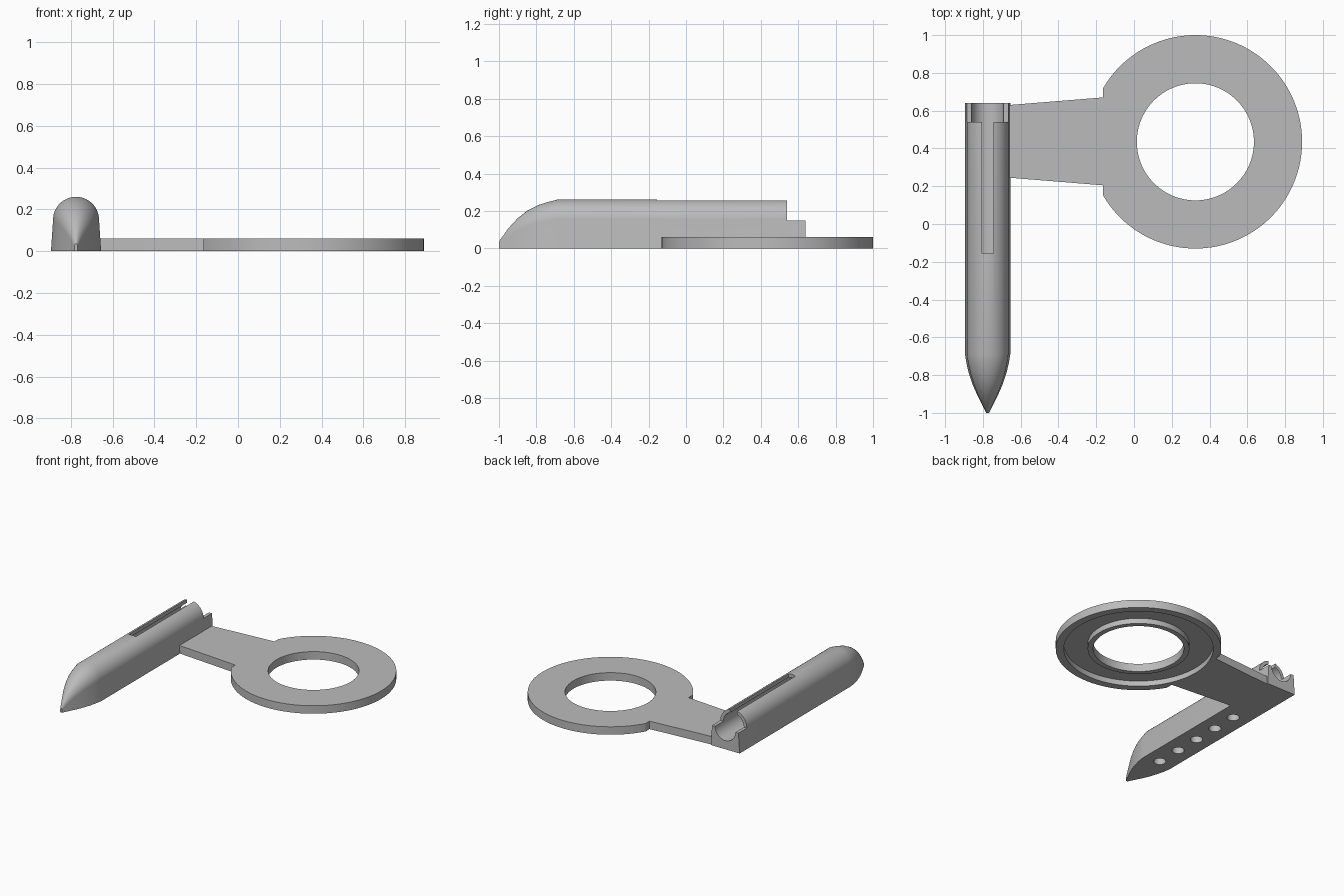
import bpy, bmesh, math

cube = bpy.data.objects.get("Cube")
if cube:
    bpy.data.objects.remove(cube, do_unlink=True)

grey = bpy.data.materials.new("plain grey")
grey.use_nodes = True
grey.diffuse_color = (0.5, 0.5, 0.5, 1)
grey.node_tree.nodes["Principled BSDF"].inputs["Base Color"].default_value = (0.5, 0.5, 0.5, 1)

AXIS_X, AXIS_Z = -0.775, 0.15      # centre line of the tube
RING_X, RING_Y = 0.325, 0.435      # centre of the ring
BACK, THICK = 0.64, 0.06


def loft(name, sections):
    """Skin a closed solid through equal-length loops of points."""
    bm = bmesh.new()
    loops = [[bm.verts.new(p) for p in s] for s in sections]
    n = len(loops[0])
    for a, b in zip(loops, loops[1:]):
        for i in range(n):
            j = (i + 1) % n
            bm.faces.new((a[i], a[j], b[j], b[i]))
    bm.faces.new(loops[0])
    bm.faces.new(loops[-1])
    bmesh.ops.recalc_face_normals(bm, faces=bm.faces)
    mesh = bpy.data.meshes.new(name)
    bm.to_mesh(mesh)
    bm.free()
    mesh.materials.append(grey)
    obj = bpy.data.objects.new(name, mesh)
    bpy.context.collection.objects.link(obj)
    return obj


def circle(x, y, z, r, n=96):
    return [(x + r * math.cos(math.tau * i / n), y + r * math.sin(math.tau * i / n), z)
            for i in range(n)]


def disc(name, x, y, r, z0, z1, n=96):
    return loft(name, [circle(x, y, z0, r, n), circle(x, y, z1, r, n)])


def box(name, x0, x1, y0, y1, z0, z1):
    return loft(name, [[(x0, y0, z), (x1, y0, z), (x1, y1, z), (x0, y1, z)] for z in (z0, z1)])


def apply_boolean(obj, tool, operation="DIFFERENCE"):
    """Combine a tool into an object, then discard the tool."""
    mod = obj.modifiers.new("cut", "BOOLEAN")
    mod.operation, mod.solver, mod.object = operation, "EXACT", tool
    bpy.context.view_layer.update()
    result = bpy.data.meshes.new_from_object(
        obj.evaluated_get(bpy.context.evaluated_depsgraph_get()))
    obj.modifiers.clear()
    obj.data = result
    bpy.data.objects.remove(tool, do_unlink=True)


def tube_section(y, sx=1, sz=1):
    """Flat-bottomed arch, scaled about the middle of its base."""
    arch = [(0.11 * math.cos(math.pi * i / 40), AXIS_Z + 0.11 * math.sin(math.pi * i / 40))
            for i in range(41)]
    return [(AXIS_X + sx * x, y, sz * z) for x, z in [(0.12, 0)] + arch + [(-0.12, 0)]]


# Tube with a pointed nose
nose = [(-1, 0.06, 0.14), (-0.95, 0.27, 0.41), (-0.9, 0.48, 0.62), (-0.85, 0.66, 0.77),
        (-0.79, 0.83, 0.89), (-0.74, 0.93, 0.95), (-0.69, 1, 1), (BACK, 1, 1)]
tube = loft("pointed_tube", [tube_section(*s) for s in nose])

# Open trough at the rear, round bore and top slot
apply_boolean(tube, box("trough_cutter", -1, -0.5, 0.54, 0.8, AXIS_Z, 0.4))
bore = [[(x, y, z) for x, z, _ in circle(AXIS_X, AXIS_Z, 0, 0.085, 64)] for y in (-0.62, 0.8)]
apply_boolean(tube, loft("bore_cutter", bore))
apply_boolean(tube, box("slot_cutter", AXIS_X - 0.03, AXIS_X + 0.03, -0.155, 0.8, 0.17, 0.4))

# Row of blind holes in the underside
for i in range(5):
    apply_boolean(tube, disc("hole_cutter", AXIS_X, -0.65 + 0.195 * i, 0.042, -0.1, 0.055, 40))

# Flat ring, trimmed straight where the tapered arm joins it
plate = disc("ring_and_arm", RING_X, RING_Y, 0.565, 0, THICK, 128)
apply_boolean(plate, box("trim_cutter", -0.5, -0.165, -0.3, 1.2, -0.1, 0.2))
arm = loft("arm", [[(-0.66, 0.245, z), (-0.165, 0.205, z), (0, 0.205, z),
                    (0, 0.67, z), (-0.165, 0.67, z), (-0.66, 0.63, z)] for z in (0, THICK)])
apply_boolean(plate, arm, "UNION")
apply_boolean(plate, disc("opening_cutter", RING_X, RING_Y, 0.31, -0.1, 0.2))

# Round groove under the ring
groove = disc("groove_cutter", RING_X, RING_Y, 0.51, -0.1, 0.04, 128)
apply_boolean(groove, disc("groove_core", RING_X, RING_Y, 0.347, -0.2, 0.2))
apply_boolean(plate, groove)

# Join the plate to the tube
root = box("arm_root", -0.67, -0.65, 0.245, 0.63, 0, THICK)
apply_boolean(plate, root, "UNION")

for obj in (tube, plate):
    bpy.ops.object.select_all(action="DESELECT")
    obj.select_set(True)
    bpy.context.view_layer.objects.active = obj
    bpy.ops.object.shade_smooth_by_angle(angle=math.radians(25))
